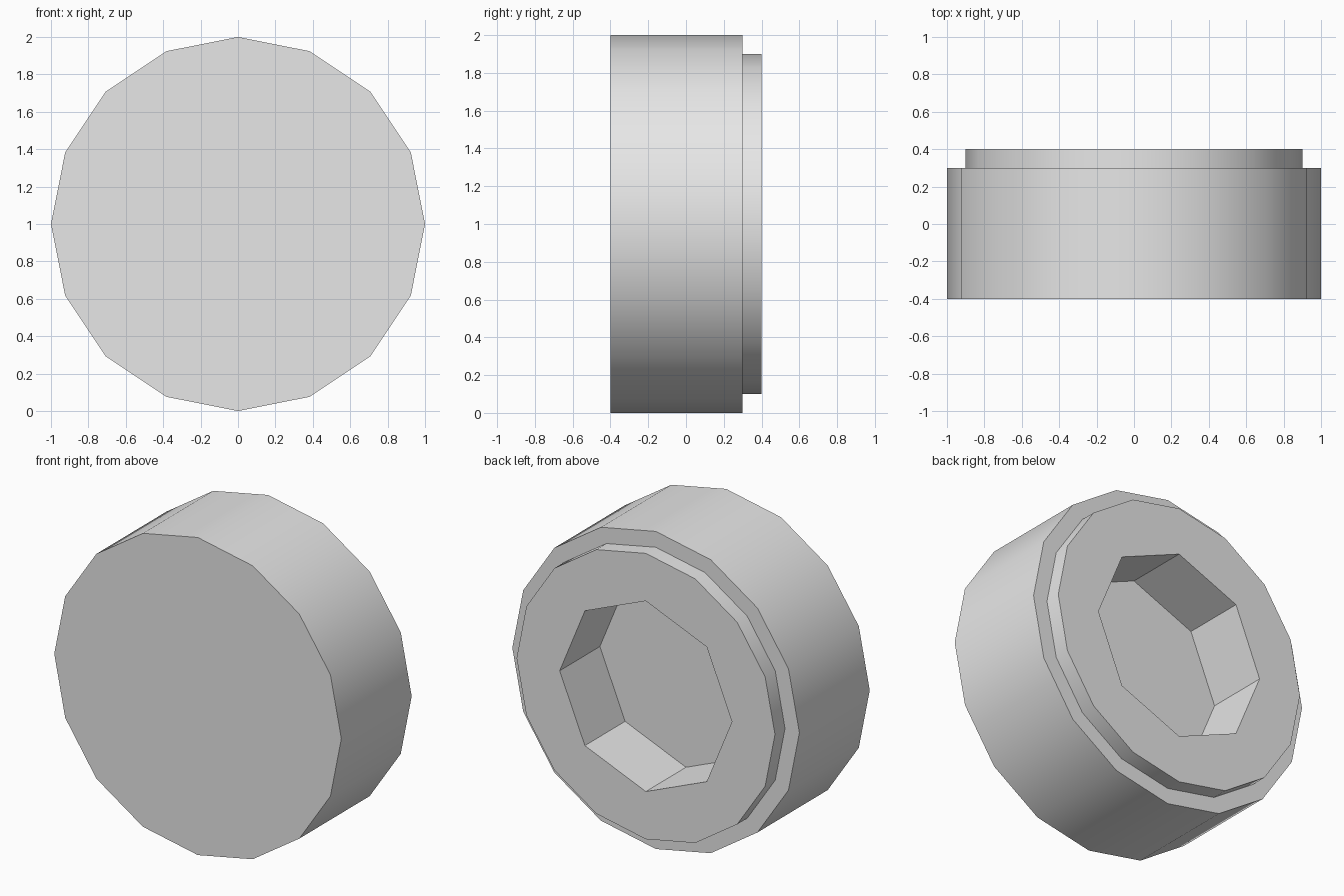
import bpy
import math

cube = bpy.data.objects.get("Cube")
if cube:
    bpy.data.objects.remove(cube, do_unlink=True)

# Single plain grey material
grey = bpy.data.materials.new("light_grey")
grey.use_nodes = True
colour = (0.8, 0.8, 0.8, 1.0)
grey.diffuse_color = colour
grey.node_tree.nodes["Principled BSDF"].inputs["Base Color"].default_value = colour


def disc(name, sides, radius, y_front, y_back):
    """Prism lying along y, with corners on the x and z axes."""
    bpy.ops.mesh.primitive_cylinder_add(
        vertices=sides, radius=radius, depth=y_back - y_front,
        location=(0, (y_front + y_back) / 2, 1), rotation=(math.pi / 2, 0, 0))
    obj = bpy.context.object
    obj.name = name
    obj.data.materials.append(grey)
    return obj


def combine(target, tool, operation):
    """Apply a boolean and discard the tool."""
    mod = target.modifiers.new(operation.lower(), 'BOOLEAN')
    mod.operation = operation
    mod.solver = 'EXACT'
    mod.object = tool
    bpy.ops.object.select_all(action='DESELECT')
    target.select_set(True)
    bpy.context.view_layer.objects.active = target
    bpy.ops.object.modifier_apply(modifier=mod.name)
    bpy.data.objects.remove(tool, do_unlink=True)


# Wide body with a narrower raised step on the back
body = disc("round_cap", 16, 1.0, -0.4, 0.3)
step = disc("back_step", 16, 0.9, 0.1, 0.4)
combine(body, step, 'UNION')

# Eight-sided socket sunk into the back
socket = disc("socket_cutter", 8, 0.6, 0.0, 0.6)
socket.hide_render = True
combine(body, socket, 'DIFFERENCE')

# Rounded rims, crisp corners and socket walls
bpy.ops.object.shade_smooth_by_angle(angle=math.radians(30))
